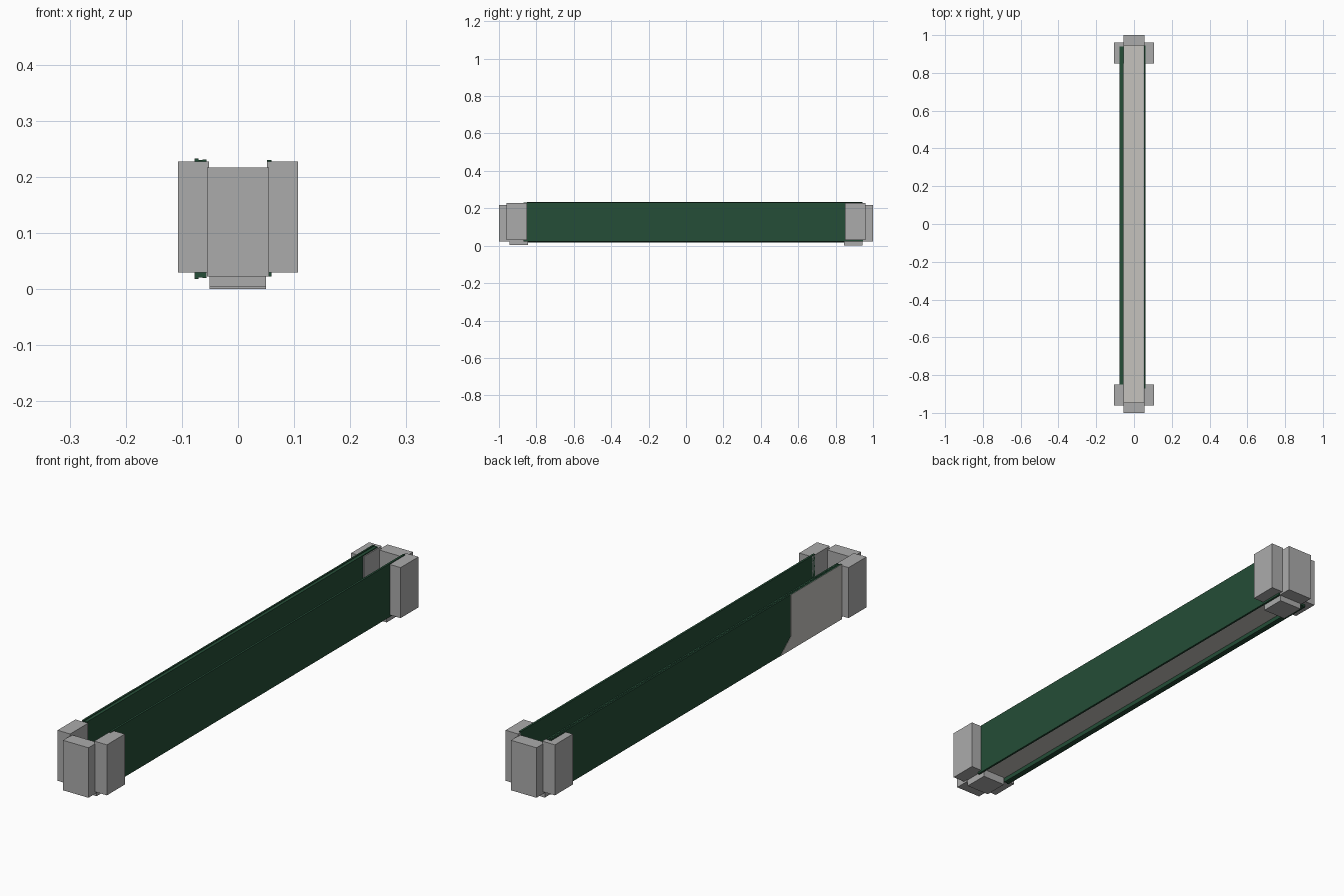
import bpy, bmesh

if "Cube" in bpy.data.objects:
    bpy.data.objects.remove(bpy.data.objects["Cube"])


def material(name, rgb):
    m = bpy.data.materials.new(name)
    m.diffuse_color = (*rgb, 1)
    m.use_nodes = True
    m.node_tree.nodes["Principled BSDF"].inputs["Base Color"].default_value = m.diffuse_color
    return m


GREY = material("block grey", (0.41, 0.41, 0.41))
GREEN = material("dark green", (0.018, 0.074, 0.038))
WARM = material("warm light grey", (0.56, 0.545, 0.515))


def add_object(name, bm, mat):
    bmesh.ops.recalc_face_normals(bm, faces=bm.faces)
    me = bpy.data.meshes.new(name)
    bm.to_mesh(me)
    bm.free()
    me.materials.append(mat)
    ob = bpy.data.objects.new(name, me)
    bpy.context.collection.objects.link(ob)
    return ob


def box(name, x, y, z, mat):
    """Box from (min, max) pairs."""
    bm = bmesh.new()
    bmesh.ops.create_cube(bm, size=1)
    for v in bm.verts:
        v.co = [r[0] if c < 0 else r[1] for c, r in zip(v.co, (x, y, z))]
    return add_object(name, bm, mat)


def plate(name, x, outline, mat):
    """Thin plate: a (y, z) outline extruded along x."""
    bm = bmesh.new()
    f = bm.faces.new([bm.verts.new((x[0], y, z)) for y, z in outline])
    ext = bmesh.ops.extrude_face_region(bm, geom=[f])["geom"]
    for v in ext:
        if isinstance(v, bmesh.types.BMVert):
            v.co.x = x[1]
    return add_object(name, bm, mat)


# Long floor panel between the walls
box("floor_panel", (-0.055, 0.051), (-0.95, 0.95), (0.036, 0.044), WARM)

# Right wall: one thin green board
box("right_wall", (0.052, 0.060), (-0.87, 0.945), (0.022, 0.230), GREEN)

# Left wall: a stack of boards
box("left_wall_inner", (-0.063, -0.056), (-0.85, 0.94), (0.020, 0.231), GREEN)
box("left_wall_core", (-0.070, -0.063), (-0.85, 0.94), (0.021, 0.230), GREEN)
box("left_wall_outer", (-0.0765, -0.070), (-0.85, 0.94), (0.018, 0.233), GREEN)

# Bare patch on the outside of the left wall, with a slanted lower corner
plate("left_wall_patch", (-0.0775, -0.0765),
      [(-0.85, 0.018), (-0.47, 0.018), (-0.535, 0.07), (-0.535, 0.233), (-0.85, 0.233)], WARM)

# Protective blocks around both ends
for s, end in ((-1, "front"), (1, "back")):
    def span(a, b):
        return tuple(sorted((s * a, s * b)))
    low = 0.005 if s < 0 else 0.0
    box(end + "_end_block", (-0.055, 0.055), span(0.945, 1.0), (0.022, 0.217), GREY)
    box(end + "_bottom_block", (-0.051, 0.050), span(0.845, 0.943), (low, low + 0.036), GREY)
    for t, side in ((-1, "left"), (1, "right")):
        xs = tuple(sorted((t * 0.052, t * 0.1065)))
        box(f"{end}_{side}_block", xs, span(0.85, 0.96), (0.030, 0.227), GREY)
